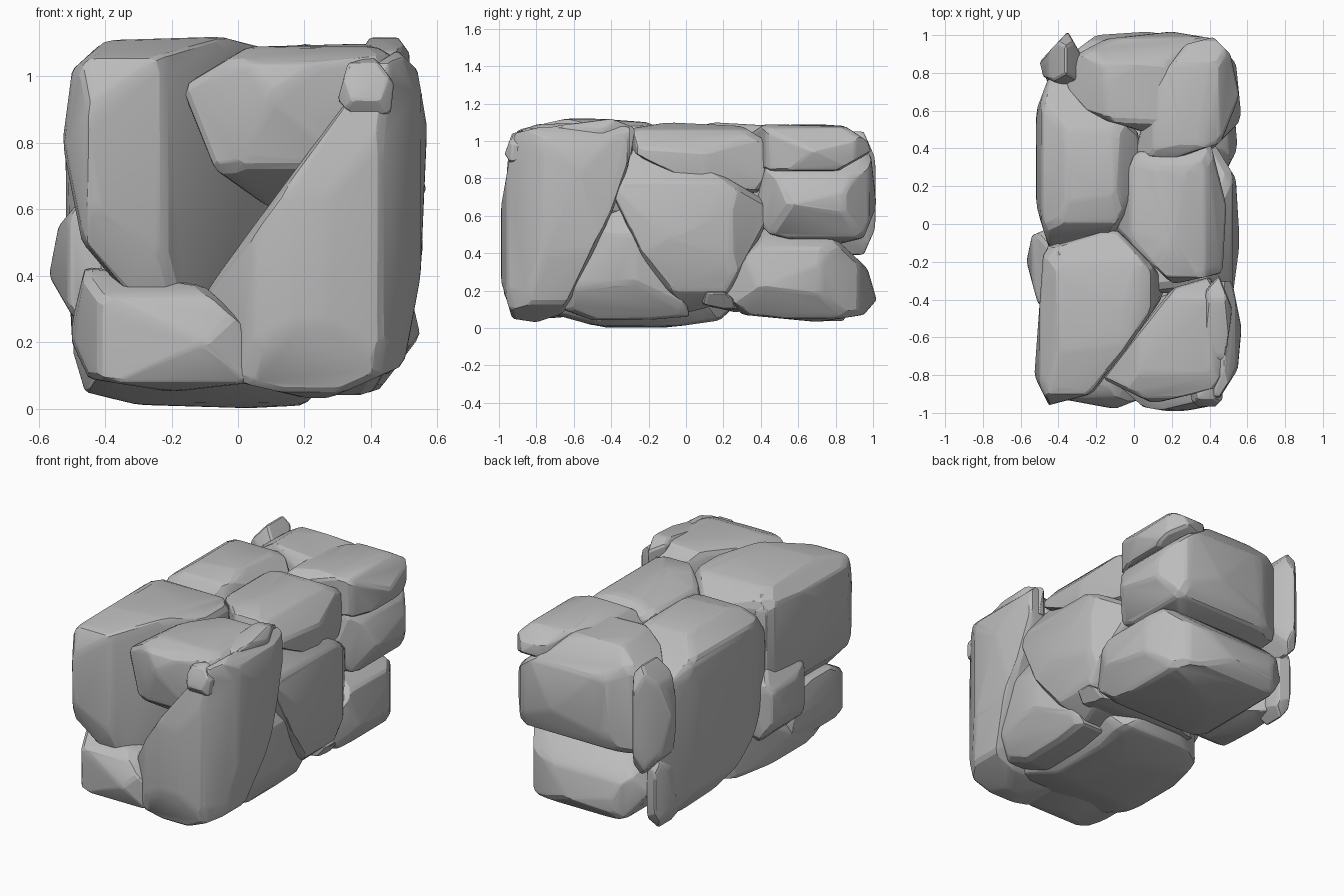
import bpy
import bmesh
import math
from mathutils import Vector
from mathutils.geometry import convex_hull_2d

default_cube = bpy.data.objects.get("Cube")
if default_cube:
    bpy.data.objects.remove(default_cube, do_unlink=True)

stone = bpy.data.materials.new("grey_stone")
stone.use_nodes = True
stone.diffuse_color = (0.5, 0.5, 0.5, 1)
stone.node_tree.nodes["Principled BSDF"].inputs["Base Color"].default_value = stone.diffuse_color

# Which two world axes each outline is drawn on
AXES = {"front": (0, 2), "side": (1, 2), "top": (0, 1)}


def carve(bm, outline, axes):
    """Slice the block along every edge of a convex outline."""
    points = [Vector(p) for p in outline]
    points = [points[i] for i in convex_hull_2d(points)]
    centre = sum(points, Vector((0, 0))) / len(points)
    for start, end in zip(points, points[1:] + points[:1]):
        edge = end - start
        normal = Vector((edge.y, -edge.x)).normalized()
        if normal.dot(start - centre) < 0:
            normal = -normal
        position, direction = Vector(), Vector()
        for slot, axis in enumerate(axes):
            position[axis], direction[axis] = start[slot], normal[slot]
        cut = bmesh.ops.bisect_plane(
            bm, geom=bm.verts[:] + bm.edges[:] + bm.faces[:], dist=1e-5,
            plane_co=position, plane_no=direction, clear_outer=True)
        rim = [item for item in cut["geom_cut"] if isinstance(item, bmesh.types.BMEdge)]
        if rim:
            bmesh.ops.contextual_create(bm, geom=rim)


def octagon(bm, axes):
    """Outline of the block's bounds with its corners cut off."""
    spans = [[v.co[axis] for v in bm.verts] for axis in axes]
    middle = [(min(s) + max(s)) / 2 for s in spans]
    half = [(max(s) - min(s)) / 2 for s in spans]
    return [(middle[0] + sx * half[0] * a, middle[1] + sy * half[1] * b)
            for sx in (-1, 1) for sy in (-1, 1) for a, b in ((1, 0.5), (0.5, 1))]


def wear(bm, amount):
    """Chamfer all corners by pulling each face in and wrapping it again."""
    worn = bmesh.new()
    for face in bm.faces:
        middle = face.calc_center_median()
        for vert in face.verts:
            worn.verts.new(vert.co.lerp(middle, amount))
    bmesh.ops.remove_doubles(worn, verts=worn.verts[:], dist=0.004)
    hull = bmesh.ops.convex_hull(worn, input=worn.verts[:])
    loose = {v for v in hull["geom_interior"] + hull["geom_unused"]
             if isinstance(v, bmesh.types.BMVert)}
    bmesh.ops.delete(worn, geom=list(loose), context="VERTS")
    bmesh.ops.dissolve_limit(worn, angle_limit=math.radians(3),
                             verts=worn.verts[:], edges=worn.edges[:])
    bm.free()
    return worn


def rock(name, **outlines):
    bm = bmesh.new()
    bmesh.ops.create_cube(bm, size=4)
    for view, outline in outlines.items():
        carve(bm, outline, AXES[view])
    for view in AXES.keys() - outlines.keys():
        carve(bm, octagon(bm, AXES[view]), AXES[view])
    for amount in (0.17, 0.2):
        bm = wear(bm, amount)
    bmesh.ops.recalc_face_normals(bm, faces=bm.faces[:])
    mesh = bpy.data.meshes.new(name)
    bm.to_mesh(mesh)
    bm.free()
    mesh.materials.append(stone)
    obj = bpy.data.objects.new(name, mesh)
    bpy.context.collection.objects.link(obj)
    bpy.ops.object.select_all(action="DESELECT")
    obj.select_set(True)
    bpy.context.view_layer.objects.active = obj
    bpy.ops.object.shade_smooth_by_angle(angle=math.radians(15))


# Front end of the wall
rock("front_upper_rock",
     front=[(-.53, .8), (-.5, 1.02), (-.4, 1.11), (-.05, 1.12), (.1, 1.08),
            (.16, .7), (.02, .3), (-.3, .3), (-.47, .5)],
     top=[(-.53, -.8), (-.48, -.13), (-.1, -.02), (.2, -.32), (-.05, -.68), (-.22, -.9), (-.45, -.96)],
     side=[(-.85, .3), (-.95, .6), (-.96, .9), (-.9, 1.06), (-.6, 1.13), (-.2, 1.1),
           (-.04, 1), (-.01, .7), (-.2, .3)])
rock("front_corner_rock",
     front=[(-.1, .35), (0, .08), (.25, .02), (.5, .13), (.55, .4), (.57, .85),
            (.54, 1.02), (.48, 1.08), (.4, 1.03), (.33, .93)],
     side=[(-.99, .25), (-.99, .65), (-.92, 1.04), (-.6, 1.12), (-.31, 1.1),
           (-.28, .95), (-.4, .6), (-.65, .08), (-.8, .03), (-.93, .05)],
     top=[(-.1, -.84), (.05, -.97), (.22, -1), (.43, -.96), (.55, -.77), (.57, -.55),
          (.52, -.3), (-.05, -.33)])
rock("front_wedge_rock",
     front=[(-.17, .97), (-.07, .72), (.1, .6), (.5, .6), (.5, 1.04), (.4, 1.1), (.03, 1.09)],
     top=[(-.17, -.82), (.2, -.34), (.4, -.28), (.52, -.5), (.45, -.87), (.1, -.95)],
     side=[(-.95, .95), (-.9, .73), (-.7, .59), (-.3, .6), (-.26, .98), (-.4, 1.1),
           (-.8, 1.09), (-.92, 1.04)])
rock("front_lower_rock",
     front=[(-.51, .22), (-.46, .43), (-.1, .37), (.01, .27), (.06, .08), (-.2, .05), (-.45, .09)],
     top=[(-.5, -.72), (-.42, -.92), (-.1, -.98), (.1, -.9), (.1, -.3), (-.5, -.28)],
     side=[(-.93, .08), (-.98, .2), (-.92, .34), (-.7, .46), (-.3, .38), (-.28, .1), (-.8, .04)])
rock("front_pebble",
     front=[(.3, .93), (.33, 1.04), (.41, 1.06), (.47, .98), (.46, .89), (.35, .87)],
     side=[(-.97, .93), (-.93, 1.04), (-.85, 1.06), (-.8, .95), (-.85, .87), (-.93, .87)])
rock("front_edge_stone",
     top=[(.36, -.7), (.42, -.82), (.48, -.75), (.52, -.45), (.45, -.27), (.38, -.35)],
     side=[(-.82, 1), (-.7, 1.08), (-.4, 1.12), (-.27, 1.07), (-.3, .9), (-.75, .9)])

# Underside
rock("base_rock",
     front=[(-.46, .05), (-.3, .01), (0, 0), (.2, .01), (.38, .2), (-.45, .3), (-.5, .18)],
     side=[(-.88, .12), (-.45, 0), (-.1, 0), (.18, .04), (.35, .2), (0, .3), (-.8, .25)],
     top=[(-.5, -.3), (-.42, -.75), (-.1, -.9), (.25, -.8), (.38, -.3), (.3, .1), (0, .35), (-.38, .1)])

# Middle of the wall, +x face
rock("middle_top_rock",
     top=[(-.12, 0), (0, .38), (.4, .45), (.49, .1), (.47, -.26), (.2, -.32)],
     side=[(-.32, .95), (-.28, 1.07), (-.1, 1.1), (.3, 1.08), (.43, 1), (.44, .8), (.38, .72), (.1, .74)],
     front=[(-.13, .88), (-.02, 1.05), (.2, 1.1), (.38, 1.06), (.51, .92), (.5, .76), (.2, .68)])
rock("middle_side_rock",
     side=[(-.31, .97), (-.4, .72), (-.22, .35), (0, .08), (.2, .13), (.43, .55), (.43, .68), (.1, .87)],
     top=[(0, -.35), (0, .4), (.4, .47), (.54, .24), (.56, -.1), (.52, -.4)],
     front=[(0, .15), (0, .85), (.38, .97), (.52, .78), (.56, .5), (.51, .2), (.35, .06)])
rock("lower_side_rock",
     side=[(-.66, .1), (-.56, .42), (-.4, .69), (-.3, .64), (0, .15), (.02, .06), (-.45, .02)],
     top=[(0, -.65), (0, .02), (.44, .02), (.53, -.3), (.49, -.68)],
     front=[(0, .04), (0, .6), (.4, .7), (.52, .5), (.52, .24), (.4, .04)])
rock("side_chip",
     side=[(.05, .17), (.1, .21), (.2, .2), (.3, .12), (.28, .08), (.1, .12)],
     front=[(-.25, .08), (-.2, .16), (.4, .22), (.52, .19), (.45, .1)])

# Middle of the wall, -x face
rock("middle_large_rock",
     top=[(-.52, .1), (-.52, .6), (-.42, .86), (-.25, .72), (.02, .5), (.05, .25), (-.1, -.05), (-.45, -.13)],
     side=[(-.15, .65), (-.11, .9), (0, 1.06), (.15, 1.1), (.5, 1.08), (.78, .92),
           (.88, .6), (.86, .1), (.6, .05), (.3, .08), (0, .34)],
     front=[(-.5, .2), (-.53, .7), (-.49, 1), (-.36, 1.09), (-.1, 1.1), (.06, .95), (0, .4),
            (-.2, .1), (-.4, .05)])
rock("side_bulge_rock",
     front=[(-.57, .4), (-.54, .55), (-.45, .66), (-.3, .5), (-.4, .18), (-.5, .28)],
     top=[(-.57, -.2), (-.54, -.06), (-.4, 0), (-.3, -.2), (-.4, -.47), (-.51, -.42)])
rock("side_sliver",
     top=[(-.47, -.25), (-.46, -.12), (-.4, -.1), (-.34, -.14), (-.36, -.3), (-.42, -.31)],
     front=[(-.47, .75), (-.46, 1), (-.4, 1.08), (-.34, 1.05), (-.34, .7)])

# Back end of the wall
rock("back_top_rock",
     top=[(0, .37), (.1, .72), (.27, .95), (.42, .99), (.51, .9), (.56, .68), (.46, .43), (.2, .34)],
     side=[(.33, 1.03), (.42, 1.09), (.85, 1.08), (.97, 1), (.99, .94), (.8, .83), (.42, .83)],
     front=[(-.02, .95), (.1, 1.07), (.3, 1.1), (.45, 1.07), (.56, .95), (.51, .84), (.1, .82)])
rock("back_middle_rock",
     front=[(-.37, .6), (-.36, .95), (-.15, 1.09), (.2, 1.07), (.5, .82), (.57, .66),
            (.45, .48), (.2, .41), (-.25, .41)],
     side=[(.35, .6), (.45, .95), (.55, 1.1), (.85, 1.08), (.99, .92), (1.02, .65),
           (.95, .48), (.7, .42), (.45, .5)],
     top=[(-.37, .72), (-.3, .9), (-.15, .98), (.2, 1.02), (.43, .98), (.54, .85),
          (.57, .55), (.4, .38), (0, .5), (-.25, .58)])
rock("back_lower_rock",
     front=[(-.38, .25), (-.25, .42), (0, .53), (.3, .56), (.5, .43), (.55, .22),
            (.42, .05), (0, .03), (-.25, .08)],
     side=[(.2, .18), (.4, .54), (.8, .48), (.97, .32), (1.02, .15), (.95, .07), (.7, .03), (.3, .07)],
     top=[(-.42, .4), (-.4, .85), (-.2, 1), (.1, 1.02), (.38, .93), (.52, .72), (.55, .4),
          (.45, .21), (-.2, .19)])
rock("back_upright_sliver",
     front=[(-.5, .75), (-.45, .95), (-.36, 1.06), (-.28, .95), (-.26, .6), (-.36, .38), (-.46, .5)],
     top=[(-.5, .86), (-.42, .94), (-.35, 1.02), (-.27, .88), (-.28, .76), (-.36, .72), (-.48, .78)])
rock("back_lower_sliver",
     front=[(-.47, .15), (-.45, .4), (-.4, .5), (-.32, .35), (-.33, .1), (-.4, .03)],
     top=[(-.47, .78), (-.42, .9), (-.35, .88), (-.3, .7), (-.42, .65)])
